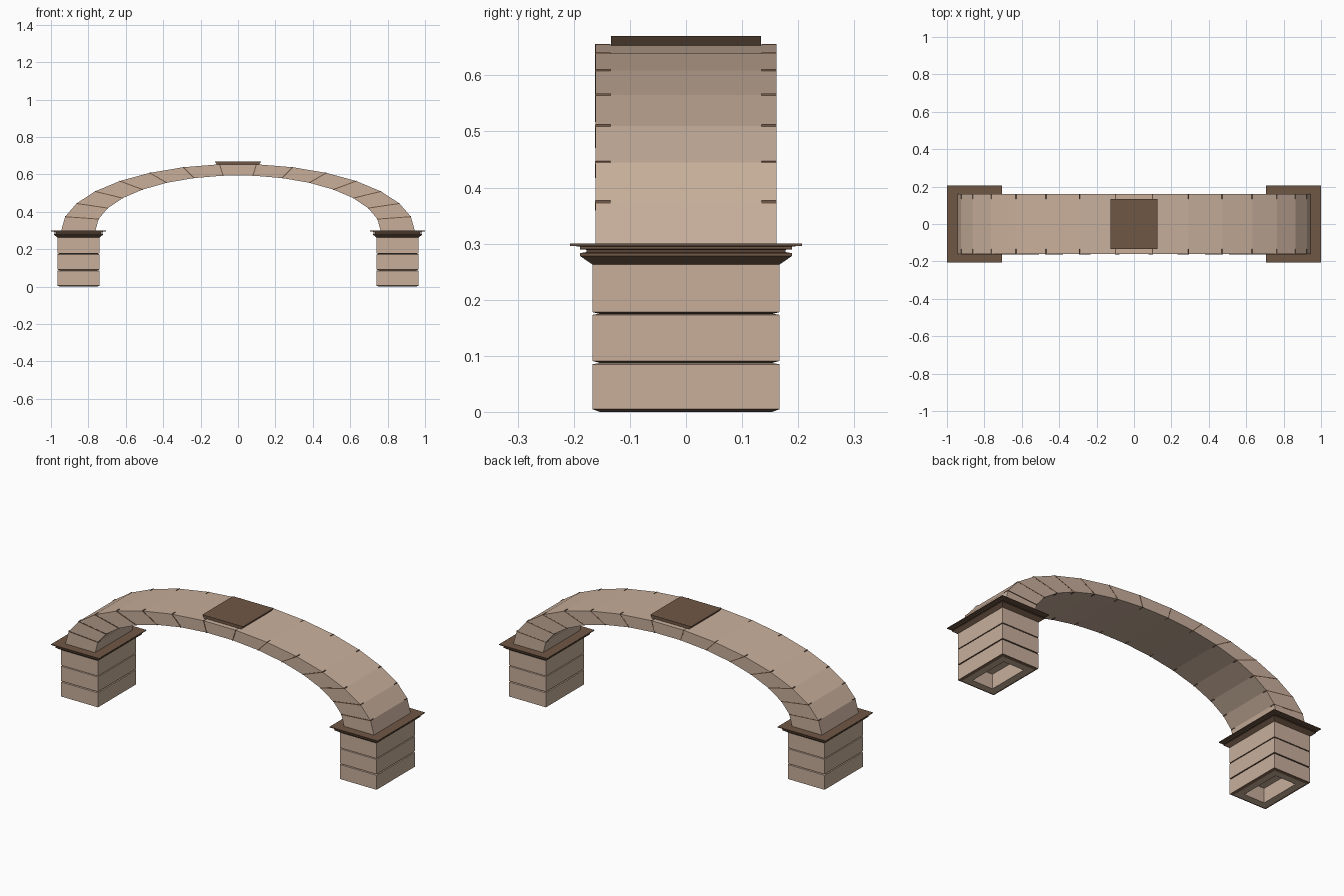
import bpy, bmesh
from math import sin, cos, pi
from mathutils import Vector

if "Cube" in bpy.data.objects:
    bpy.data.objects.remove(bpy.data.objects["Cube"])


def material(name, rgb):
    m = bpy.data.materials.new(name)
    m.diffuse_color = (*rgb, 1)
    m.use_nodes = True
    m.node_tree.nodes["Principled BSDF"].inputs["Base Color"].default_value = m.diffuse_color
    return m


STONE = material("stone", (0.58, 0.43, 0.33))
BROWN = material("brown_trim", (0.16, 0.095, 0.06))


def finish(name, bm, mats):
    bmesh.ops.recalc_face_normals(bm, faces=bm.faces)
    me = bpy.data.meshes.new(name)
    bm.to_mesh(me)
    bm.free()
    for m in mats:
        me.materials.append(m)
    ob = bpy.data.objects.new(name, me)
    bpy.context.collection.objects.link(ob)
    return ob


def loft(name, cx, hx, hy, rings, mats):
    """Stack of rectangles: (x offset, y offset, z, material of band below)."""
    bm = bmesh.new()
    loops = []
    for ox, oy, z, _ in rings:
        x, y = hx + ox, hy + oy
        loops.append([bm.verts.new((cx + sx * x, sy * y, z))
                      for sx, sy in ((-1, -1), (1, -1), (1, 1), (-1, 1))])
    for i in range(1, len(rings)):
        for k in range(4):
            n = (k + 1) % 4
            f = bm.faces.new((loops[i-1][k], loops[i-1][n], loops[i][n], loops[i][k]))
            f.material_index = rings[i][3]
    bm.faces.new(loops[0]).material_index = rings[0][3]
    bm.faces.new(loops[-1]).material_index = rings[-1][3]
    return finish(name, bm, mats)


def prism(name, pts, y0, y1, mat):
    """Extrude an x-z outline along y."""
    bm = bmesh.new()
    a = [bm.verts.new((x, y0, z)) for x, z in pts]
    b = [bm.verts.new((x, y1, z)) for x, z in pts]
    n = len(pts)
    bm.faces.new(a)
    bm.faces.new(b)
    for i in range(n):
        j = (i + 1) % n
        bm.faces.new((a[i], a[j], b[j], b[i]))
    return finish(name, bm, [mat])


# Piers: three chamfered blocks with recessed joints and a hollow underside
PX, HX, HY = 0.853, 0.1125, 0.167
shaft = [(-0.05, -0.05, 0.08, 0), (-0.05, -0.05, 0, 0), (-0.014, -0.014, 0, 0),
         (0, 0, 0.005, 1), (0, 0, 0.085, 0)]
for low, high, top in ((0.085, 0.091, 0.173), (0.173, 0.178, 0.264)):
    shaft += [(-0.012, -0.012, low + 0.002, 0), (-0.012, -0.012, high - 0.003, 1),
              (0, 0, high, 1), (0, 0, top, 0)]

# Capitals: flare, neck, fillet and thin top slab
capital = [(0, 0, 0.263, 1), (0.019, 0.022, 0.278, 1), (0.019, 0.022, 0.283, 1),
           (0.008, 0.010, 0.285, 1), (0.008, 0.010, 0.289, 1),
           (0.019, 0.022, 0.290, 1), (0.019, 0.022, 0.295, 1),
           (0.0345, 0.040, 0.296, 1), (0.0345, 0.040, 0.300, 1)]
for side, s in (("left", -1), ("right", 1)):
    loft(side + "_pier", s * PX, HX, HY, shaft, [STONE, BROWN])
    loft(side + "_capital", s * PX, HX, HY, capital, [STONE, BROWN])

# Arch ring: 15 flat segments between two half ellipses
N, SPRING = 15, 0.3


def ellipse(a, b, k):
    t = pi * k / N
    return Vector((a * cos(t), SPRING + b * sin(t)))


outer = [ellipse(0.945, 0.356, k) for k in range(N + 1)]
inner = [ellipse(0.762, 0.295, k) for k in range(N + 1)]
bm = bmesh.new()
sections = [[bm.verts.new((p.x, y, p.y)) for p, y in
             ((i, -0.161), (o, -0.161), (o, 0.161), (i, 0.161))]
            for o, i in zip(outer, inner)]
for s0, s1 in zip(sections, sections[1:]):
    for k in range(4):
        n = (k + 1) % 4
        bm.faces.new((s0[k], s0[n], s1[n], s1[k]))
bm.faces.new(sections[0])
bm.faces.new(sections[-1])
finish("arch", bm, [STONE])

# Thin joints between the arch stones, front and back
for k in range(1, N):
    d = (outer[k] - inner[k]).normalized()
    side = Vector((-d.y, d.x)) * 0.0025
    o, i = outer[k] + d * 0.001, inner[k] - d * 0.001
    pts = [i - side, o - side, o + side, i + side]
    prism("front_joint", pts, -0.1625, -0.135, BROWN)
    prism("back_joint", pts, 0.135, 0.1615, BROWN)

# Keystone cap
prism("keystone_cap", [(-0.112, 0.652), (0.112, 0.652), (0.125, 0.670), (-0.125, 0.670)],
      -0.134, 0.134, BROWN)
